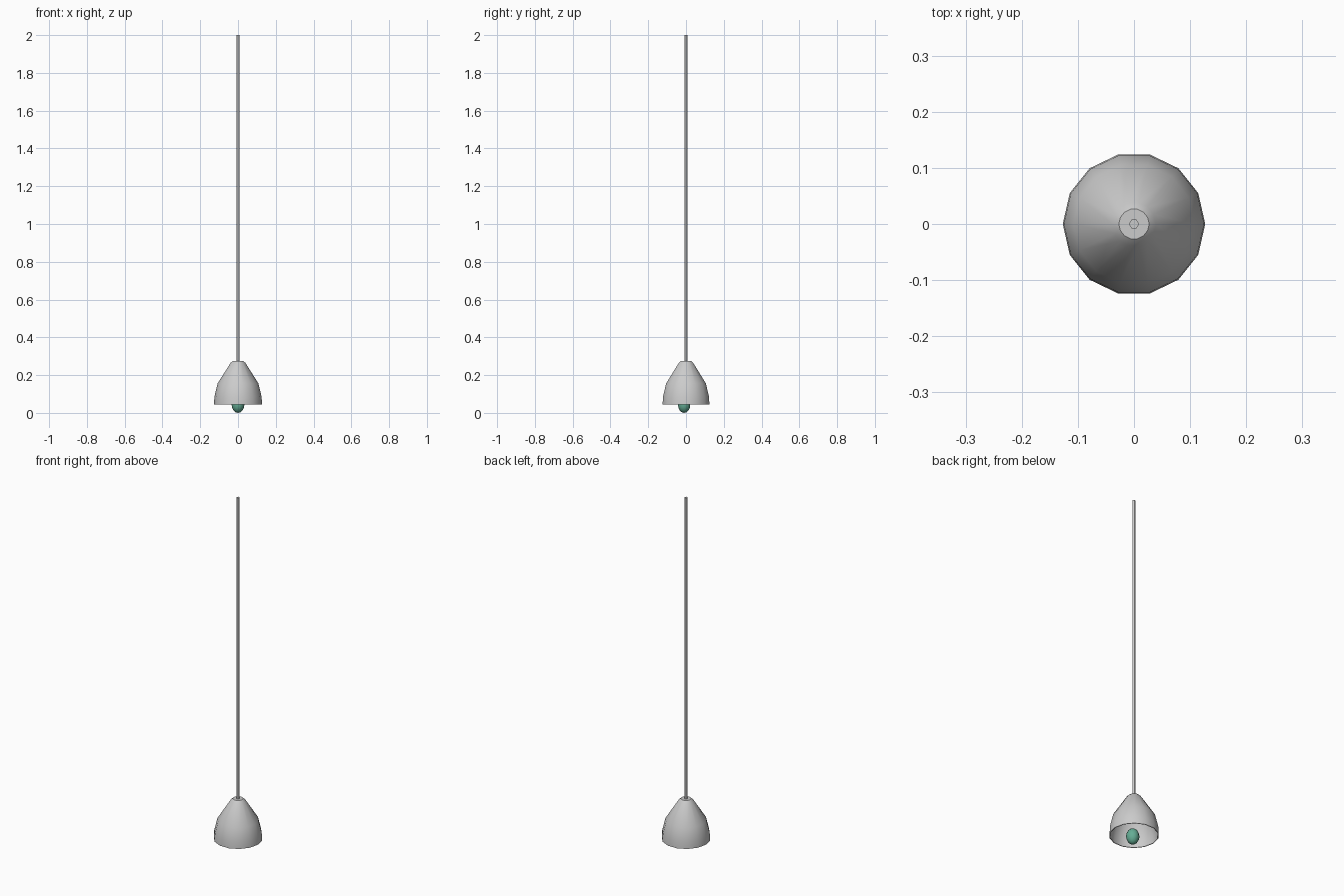
import bpy, math

if "Cube" in bpy.data.objects:
    bpy.data.objects.remove(bpy.data.objects["Cube"])


def lathe(name, profile, sides, location=(0, 0, 0), angle=40, phase=0):
    """Revolve an (r, z) profile around z; r = 0 makes a pole."""
    verts, rings, faces = [], [], []
    for r, z in profile:
        start = len(verts)
        n = 1 if r == 0 else sides
        for i in range(n):
            a = 2 * math.pi * i / sides + phase
            verts.append((r * math.cos(a), r * math.sin(a), z))
        rings.append([start + (i % n) for i in range(sides)])
    for low, high in zip(rings, rings[1:]):
        for i in range(sides):
            j = (i + 1) % sides
            face = list(dict.fromkeys((low[i], low[j], high[j], high[i])))
            faces.append(face)
    mesh = bpy.data.meshes.new(name)
    mesh.from_pydata(verts, [], faces)
    obj = bpy.data.objects.new(name, mesh)
    obj.location = location
    bpy.context.collection.objects.link(obj)
    bpy.ops.object.select_all(action='DESELECT')
    obj.select_set(True)
    bpy.context.view_layer.objects.active = obj
    bpy.ops.object.shade_smooth_by_angle(angle=math.radians(angle))
    return obj


# Bell shade: inner wall from the apex down, then rim, then outer wall up
T = 0.004
outer = [(0.127, 0.045), (0.125, 0.085), (0.108, 0.156),
         (0.039, 0.265), (0.027, 0.276), (0, 0.276)]
inner = [(0, 0.276 - T)] + [(r - T, z - T) for r, z in reversed(outer[1:-1])]
inner.append((0.127 - T, 0.045))
lathe("lamp_shade", inner + outer, 14)

# Hanging cord
lathe("cord", [(0, 0.27), (0.009, 0.27), (0.009, 2.0), (0, 2.0)], 6)

# Light bulb, slightly forward of centre
segments = 8
bulb_profile = []
for k in range(segments + 1):
    t = math.pi * k / segments
    r = 0 if k in (0, segments) else 0.034 * math.sin(t)
    bulb_profile.append((r, -0.044 * math.cos(t)))
bulb = lathe("bulb", bulb_profile, 10, (0, -0.01, 0.044), 60)
glass = bpy.data.materials.new("bulb_green")
glass.diffuse_color = (0.13, 0.42, 0.30, 1)
glass.use_nodes = True
glass.node_tree.nodes["Principled BSDF"].inputs["Base Color"].default_value = glass.diffuse_color
bulb.data.materials.append(glass)
